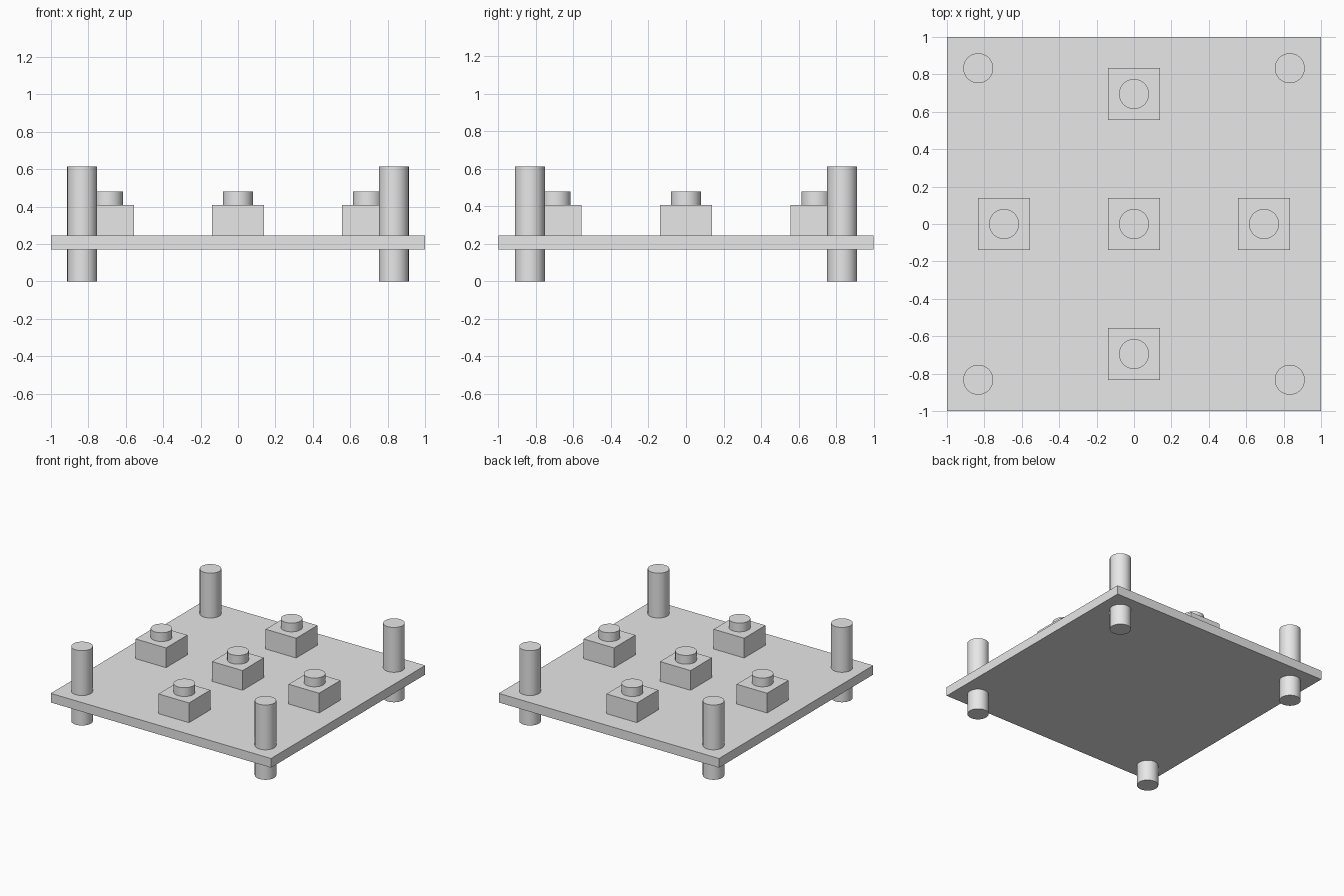
import bpy
import math

cube = bpy.data.objects.get("Cube")
if cube:
    bpy.data.objects.remove(cube, do_unlink=True)

grey = bpy.data.materials.new("light_grey")
grey.use_nodes = True
grey.diffuse_color = (0.8, 0.8, 0.8, 1)
grey.node_tree.nodes["Principled BSDF"].inputs["Base Color"].default_value = (0.8, 0.8, 0.8, 1)


def box(name, x, y, width, bottom, top):
    """Square block between two heights."""
    bpy.ops.mesh.primitive_cube_add(size=1, location=(x, y, (bottom + top) / 2))
    obj = bpy.context.object
    obj.name = name
    obj.scale = (width, width, top - bottom)
    bpy.ops.object.transform_apply(location=False, rotation=False, scale=True)
    obj.data.materials.append(grey)


def cylinder(name, x, y, radius, bottom, top):
    """Upright round part between two heights."""
    bpy.ops.mesh.primitive_cylinder_add(
        vertices=64, radius=radius, depth=top - bottom,
        location=(x, y, (bottom + top) / 2))
    obj = bpy.context.object
    obj.name = name
    obj.data.materials.append(grey)
    bpy.ops.object.shade_smooth_by_angle(angle=math.radians(30))


PLATE_BOTTOM, PLATE_TOP = 0.171, 0.246
BLOCK_TOP, BUTTON_TOP, POST_TOP = 0.408, 0.48, 0.614
ROUND_RADIUS = 0.08
BLOCK_OFFSET, POST_OFFSET = 0.695, 0.833

# Board
box("base_plate", 0, 0, 2, PLATE_BOTTOM, PLATE_TOP)

# Corner posts running through the board
for side, sx in (("left", 1), ("right", -1)):
    for end, sy in (("front", -1), ("back", 1)):
        cylinder(f"{end}_{side}_post", sx * POST_OFFSET, sy * POST_OFFSET,
                 ROUND_RADIUS, 0, POST_TOP)

# Five push buttons laid out as a cross
layout = {"centre": (0, 0), "left": (1, 0), "right": (-1, 0),
          "front": (0, -1), "back": (0, 1)}
for place, (dx, dy) in layout.items():
    x, y = dx * BLOCK_OFFSET, dy * BLOCK_OFFSET
    box(f"{place}_button_block", x, y, 0.277, PLATE_TOP, BLOCK_TOP)
    cylinder(f"{place}_button_cap", x, y, ROUND_RADIUS, BLOCK_TOP, BUTTON_TOP)
